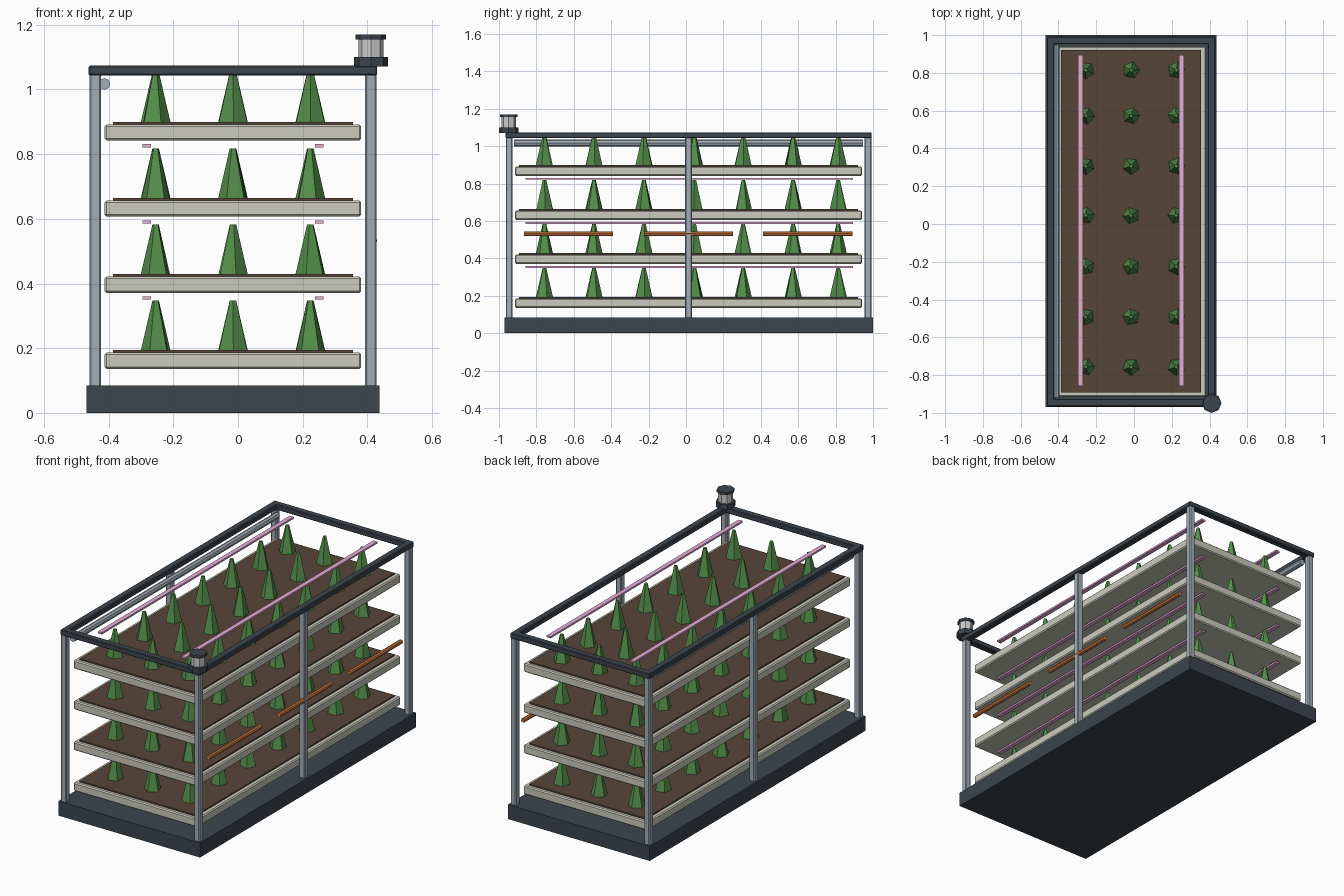
import bpy, bmesh, math, random

if "Cube" in bpy.data.objects:
    bpy.data.objects.remove(bpy.data.objects["Cube"])

random.seed(4)
CX, CY = -0.0155, 0.0135   # centre of the rack


def material(name, r, g, b):
    m = bpy.data.materials.new(name)
    m.diffuse_color = (r, g, b, 1)
    m.use_nodes = True
    m.node_tree.nodes["Principled BSDF"].inputs["Base Color"].default_value = m.diffuse_color
    return m


DARK = material("dark_frame", 0.045, 0.06, 0.075)
STEEL = material("steel", 0.36, 0.42, 0.47)
CREAM = material("cream", 0.60, 0.60, 0.52)
SOIL = material("soil", 0.095, 0.06, 0.04)
LEAF = material("leaf", 0.09, 0.28, 0.07)
PINK = material("grow_light", 0.80, 0.42, 0.68)
ORANGE = material("orange", 0.62, 0.19, 0.05)
GLASS = material("lamp_glass", 0.80, 0.80, 0.78)


def finish(name, bm, mat):
    bmesh.ops.recalc_face_normals(bm, faces=bm.faces)
    me = bpy.data.meshes.new(name)
    bm.to_mesh(me)
    bm.free()
    me.materials.append(mat)
    ob = bpy.data.objects.new(name, me)
    bpy.context.collection.objects.link(ob)
    return ob


def box(name, x, y, z, mat, bevel=0):
    """Box from (min, max) pairs."""
    bm = bmesh.new()
    bmesh.ops.create_cube(bm, size=1)
    for v in bm.verts:
        v.co = [(a + b) / 2 + c * (b - a) for (a, b), c in zip((x, y, z), v.co)]
    if bevel:
        bmesh.ops.bevel(bm, geom=bm.edges[:], offset=bevel, segments=1, affect='EDGES')
    return finish(name, bm, mat)


def cone(name, loc, r1, r2, depth, sides, mat, rot=(0, 0, 0)):
    bm = bmesh.new()
    bmesh.ops.create_cone(bm, cap_ends=True, segments=sides,
                          radius1=r1, radius2=r2, depth=depth)
    ob = finish(name, bm, mat)
    ob.location = loc
    ob.rotation_euler = rot
    return ob


# Base plinth
box("base", (-0.468, 0.437), (-0.97, 1.0), (0, 0.084), DARK)

# Six posts
for sx in (-1, 1):
    for sy in (-1, 0, 1):
        px, py = CX + sx * 0.426, CY + sy * 0.959
        box("post", (px - 0.018, px + 0.018), (py - 0.018, py + 0.018),
            (0.08, 1.048), STEEL, 0.005)

# Top frame: long and short rails
for s in (-1, 1):
    rx, ry = CX + s * 0.426, CY + s * 0.959
    box("side_rail", (rx - 0.02, rx + 0.02), (CY - 0.979, CY + 0.979),
        (1.043, 1.074), DARK, 0.004)
    box("end_rail", (CX - 0.446, CX + 0.446), (ry - 0.02, ry + 0.02),
        (1.043, 1.074), DARK, 0.004)

# Four tiers: tray, soil, plants and a pair of grow lights
rows = (-0.757, -0.492, -0.225, 0.045, 0.306, 0.573, 0.814)
for t in range(4):
    z = 0.136 + t * 0.2353
    box("tray", (-0.412, 0.381), (-0.914, 0.941), (z, z + 0.05), CREAM, 0.006)
    box("soil", (-0.387, 0.356), (-0.893, 0.92), (z + 0.045, z + 0.058), SOIL)
    for y in rows:
        for x in (-0.2546, CX, 0.2236):
            cone("plant", (x, y, z + 0.134), 0.046, 0.010, 0.155, 5, LEAF,
                 (0, 0, random.uniform(0, 2 * math.pi)))
    for s in (-1, 1):
        x = CX + s * 0.267
        box("grow_light", (x - 0.013, x + 0.013), (-0.857, 0.894),
            (z + 0.214, z + 0.224), PINK)

# Rolled blind under the left rail
cone("blind_roll", (-0.413, CY, 1.017), 0.018, 0.018, 1.866, 8, STEEL,
     (math.pi / 2, 0, 0))

# Orange handles on the right side
for y in (-0.628, 0.0135, 0.652):
    cone("handle", (0.418, y, 0.532), 0.0125, 0.0125, 0.478, 8, ORANGE,
         (math.pi / 2, 0, 0))

# Beacon lamp on the front right corner
for name, r, z0, z1, mat in (("lamp_base", 0.052, 1.071, 1.101, DARK),
                             ("lamp_glass", 0.039, 1.10, 1.157, GLASS),
                             ("lamp_cap", 0.047, 1.155, 1.17, DARK)):
    cone(name, (0.411, -0.948, (z0 + z1) / 2), r, r, z1 - z0, 8, mat)
